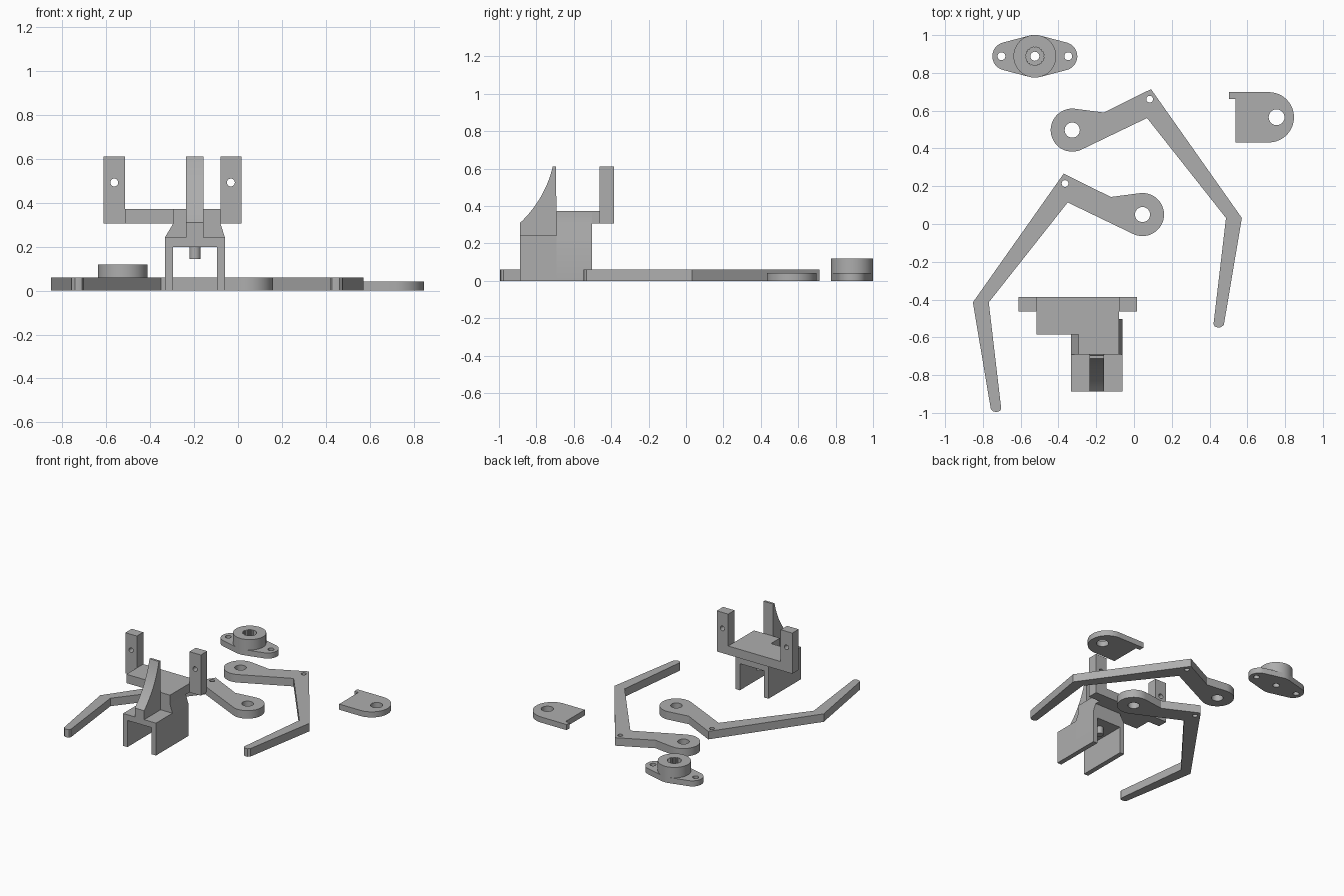
import bpy, bmesh, math
from mathutils import Matrix

if "Cube" in bpy.data.objects:
    bpy.data.objects.remove(bpy.data.objects["Cube"])

grey = bpy.data.materials.new("plain grey")
grey.diffuse_color = (0.42, 0.42, 0.42, 1)
grey.use_nodes = True
grey.node_tree.nodes["Principled BSDF"].inputs["Base Color"].default_value = grey.diffuse_color

TURN = {
    'Z': Matrix.Identity(4),
    'Y': Matrix.Rotation(math.pi / 2, 4, 'X'),
    'X': Matrix(((0, 0, 1, 0), (1, 0, 0, 0), (0, 1, 0, 0), (0, 0, 0, 1))),
}


def arc(cx, cy, r, a0, a1, n=24):
    return [(cx + r * math.cos(math.radians(a0 + (a1 - a0) * i / n)),
             cy + r * math.sin(math.radians(a0 + (a1 - a0) * i / n))) for i in range(n + 1)]


def circle(cx, cy, r, n=32):
    return arc(cx, cy, r, 0, 360, n)[:-1]


def rect(x0, x1, y0, y1):
    return [(x0, y0), (x1, y0), (x1, y1), (x0, y1)]


def extrude(name, loops, w0, w1, axis='Z'):
    """Fill an outline (first loop) with holes (other loops) and extrude it along an axis."""
    cu = bpy.data.curves.new(name + "_profile", 'CURVE')
    cu.dimensions = '2D'
    cu.fill_mode = 'BOTH'
    cu.extrude = (w1 - w0) / 2
    for loop in loops:
        sp = cu.splines.new('POLY')
        sp.points.add(len(loop) - 1)
        for p, (u, v) in zip(sp.points, loop):
            p.co = (u, v, 0, 1)
        sp.use_cyclic_u = True
    tmp = bpy.data.objects.new(name + "_tmp", cu)
    bpy.context.collection.objects.link(tmp)
    bpy.context.view_layer.update()
    me = bpy.data.meshes.new_from_object(tmp.evaluated_get(bpy.context.evaluated_depsgraph_get()))
    bpy.data.objects.remove(tmp)
    bpy.data.curves.remove(cu)
    # weld caps to walls and place along the axis
    shift = [(w0 + w1) / 2 if a == axis else 0 for a in 'XYZ']
    me.transform(Matrix.Translation(shift) @ TURN[axis])
    bm = bmesh.new()
    bm.from_mesh(me)
    bmesh.ops.remove_doubles(bm, verts=bm.verts, dist=1e-5)
    bmesh.ops.recalc_face_normals(bm, faces=bm.faces)
    bm.to_mesh(me)
    bm.free()
    me.name = name
    me.materials.clear()
    me.materials.append(grey)
    ob = bpy.data.objects.new(name, me)
    bpy.context.collection.objects.link(ob)
    bpy.ops.object.select_all(action='DESELECT')
    ob.select_set(True)
    bpy.context.view_layer.objects.active = ob
    bpy.ops.object.shade_smooth_by_angle(angle=math.radians(30))
    return ob


# Two bent arms, the second a mirrored copy shifted in the plane
arm = arc(-0.327, 0.497, 0.114, 83, 296, 32) + [
    (0.069, 0.561), (0.487, 0.032), (0.421, -0.53), (0.428, -0.543), (0.445, -0.548),
    (0.462, -0.546), (0.476, -0.533), (0.571, 0.032), (0.09, 0.714), (-0.159, 0.59)]
arm_loops = [arm, circle(-0.327, 0.497, 0.04), circle(0.083, 0.661, 0.018, 20)]
extrude("right_arm", arm_loops, 0, 0.06)
extrude("left_arm", [[(-0.282 - x, y - 0.447) for x, y in lp] for lp in arm_loops], 0, 0.06)

# Flanged coupling: lens-shaped flange and toothed socket
cx, cy = -0.525, 0.888
flange = (arc(cx, cy, 0.113, 75, 105, 8) + arc(cx - 0.15, cy, 0.075, 105, 255, 16)
          + arc(cx, cy, 0.113, 255, 285, 8) + arc(cx + 0.15, cy, 0.075, -75, 75, 16))
extrude("coupling_flange", [flange, circle(cx, cy, 0.024, 20)]
        + [circle(cx + s * 0.177, cy, 0.021, 20) for s in (-1, 1)], 0, 0.042)
teeth = [(cx + r * math.cos(a), cy + r * math.sin(a))
         for i in range(40) for a, r in [(i * math.pi / 20, 0.051 if i % 2 else 0.045)]]
extrude("coupling_boss", [circle(cx, cy, 0.113, 48), teeth], 0.042, 0.12)

# Rounded tab plate with a small lip
tab = [(0.503, 0.698), (0.503, 0.661), (0.537, 0.661), (0.537, 0.432)] + \
    arc(0.714, 0.565, 0.133, -90, 90, 28)
extrude("tab_plate", [tab, circle(0.755, 0.565, 0.042)], 0, 0.042)

# Saddle body: open channel, taller and tapered towards the rear
slot = [(-0.333, 0), (-0.297, 0), (-0.297, 0.2), (-0.095, 0.2), (-0.095, 0), (-0.06, 0), (-0.06, 0.243)]
extrude("saddle_front", [slot + [(-0.333, 0.243)]], -0.887, -0.692, 'Y')
extrude("saddle_rear", [slot + [(-0.08, 0.307), (-0.08, 0.373), (-0.295, 0.373),
                                (-0.295, 0.307), (-0.333, 0.243)]], -0.692, -0.503, 'Y')

# Shelf and the two drilled posts
extrude("shelf", [rect(-0.516, -0.08, -0.586, -0.386)], 0.307, 0.373)
for name, x0, x1 in (("left_post", -0.612, -0.516), ("right_post", -0.08, 0.015)):
    extrude(name, [rect(x0, x1, 0.307, 0.612), circle((x0 + x1) / 2, 0.493, 0.018, 20)],
            -0.462, -0.386, 'Y')

# Curved fin on the saddle
P, Q, R = (-0.887, 0.31), (-0.755, 0.435), (-0.712, 0.612)
curve = [tuple((1 - t) ** 2 * p + 2 * t * (1 - t) * q + t * t * r for p, q, r in zip(P, Q, R))
         for t in [i / 14 for i in range(15)]]
extrude("fin", [[(-0.887, 0.243)] + curve + [(-0.695, 0.612), (-0.692, 0.243)]],
        -0.236, -0.158, 'X')

# Peg under the saddle roof
extrude("peg", [circle(-0.196, -0.6, 0.026, 24)], 0.145, 0.2)
